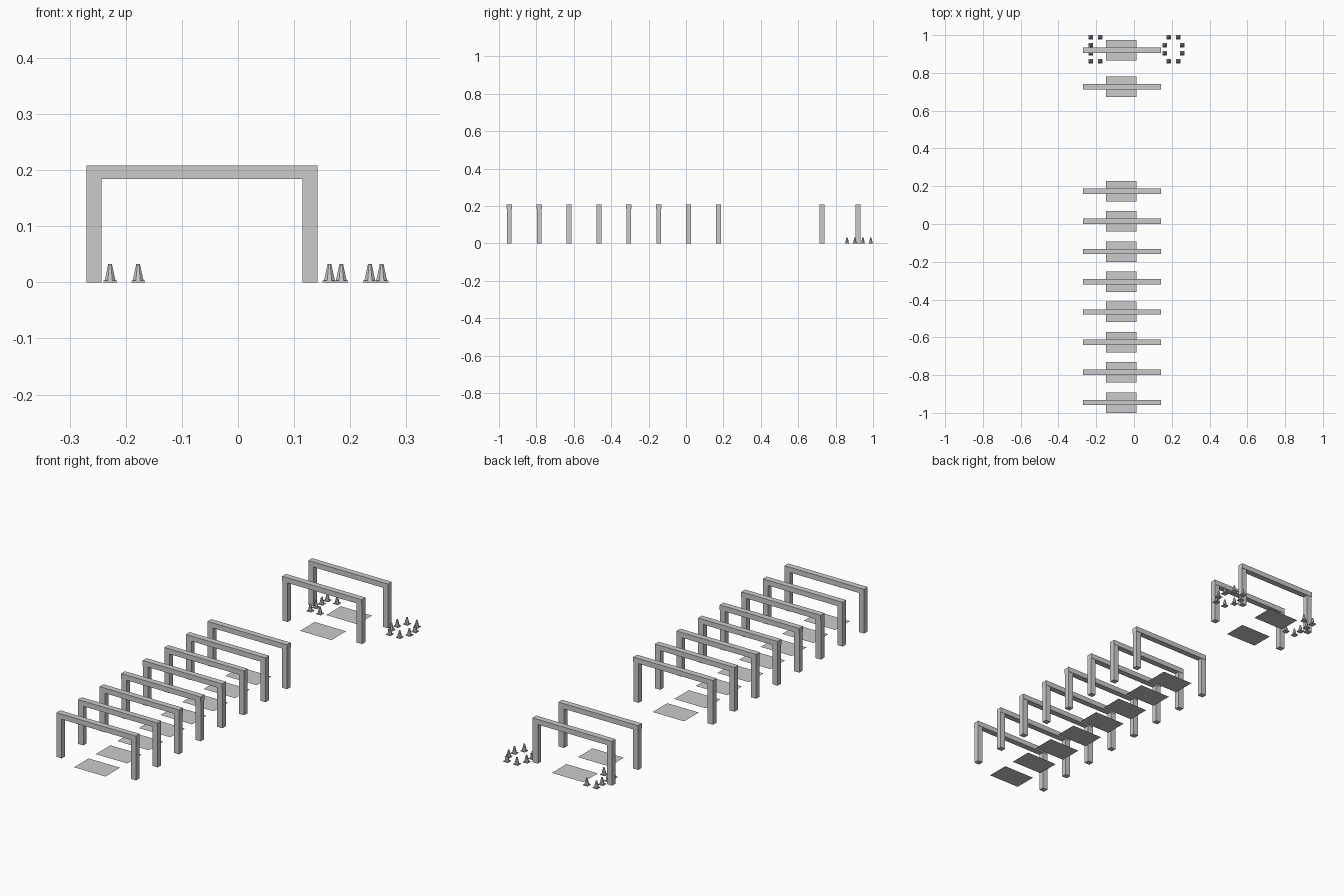
import bpy, bmesh
from math import pi
from mathutils import Matrix

if "Cube" in bpy.data.objects:
    bpy.data.objects.remove(bpy.data.objects["Cube"])


def finish(name, bm):
    mesh = bpy.data.meshes.new(name)
    bm.to_mesh(mesh)
    bm.free()
    ob = bpy.data.objects.new(name, mesh)
    bpy.context.collection.objects.link(ob)
    return ob


def box(bm, x0, x1, y0, y1, z0, z1):
    m = Matrix.Translation(((x0 + x1) / 2, (y0 + y1) / 2, (z0 + z1) / 2))
    m = m @ Matrix.Diagonal((x1 - x0, y1 - y0, z1 - z0, 1))
    bmesh.ops.create_cube(bm, size=1, matrix=m)


def copy(ob, name, loc):
    ob2 = bpy.data.objects.new(name, ob.data)
    ob2.location = loc
    bpy.context.collection.objects.link(ob2)


# Arch: two square legs and a slightly deeper beam
XC, HALF, LEG = -0.064, 0.206, 0.027
bm = bmesh.new()
for x0 in (-HALF, HALF - LEG):
    box(bm, x0, x0 + LEG, -0.0125, 0.0125, 0, 0.184)
box(bm, -HALF, HALF, -0.014, 0.014, 0.184, 0.208)
arch = finish("arch", bm)

# Flat ground marking under each arch
bm = bmesh.new()
bmesh.ops.create_grid(bm, x_segments=1, y_segments=1, size=0.5,
                      matrix=Matrix.Diagonal((0.163, 0.108, 1, 1)))
pad = finish("ground_pad", bm)

# Rows: eight evenly spaced arches, then two further back
rows = [-0.945 + 0.1598 * i for i in range(8)] + [0.727, 0.92]
for i, y in enumerate(rows):
    if i == 0:
        arch.location = (XC, y, 0)
        pad.location = (-0.068, y - 0.001, 0)
    else:
        copy(arch, f"arch_{i + 1}", (XC, y, 0))
        copy(pad, f"ground_pad_{i + 1}", (-0.068, y, 0))

# Traffic cone: square foot plate and tapered body
bm = bmesh.new()
box(bm, -0.012, 0.012, -0.012, 0.012, 0, 0.003)
bmesh.ops.create_cone(bm, cap_ends=True, segments=8, radius1=0.0105, radius2=0.0035,
                      depth=0.03,
                      matrix=Matrix.Translation((0, 0, 0.018)) @ Matrix.Rotation(pi / 8, 4, 'Z'))
cone = finish("cone", bm)

# Right ring of eight cones, left C-shape of six
ends, mids = (0.861, 0.988), (0.903, 0.946)
spots = [(x, y) for x in (0.184, 0.235) for y in ends]
spots += [(x, y) for x in (0.163, 0.256) for y in mids]
spots += [(-0.228, y) for y in ends + mids]
spots += [(-0.178, y) for y in ends]
cone.location = (*spots[0], 0)
for i, s in enumerate(spots[1:]):
    copy(cone, f"cone_{i + 2}", (*s, 0))
